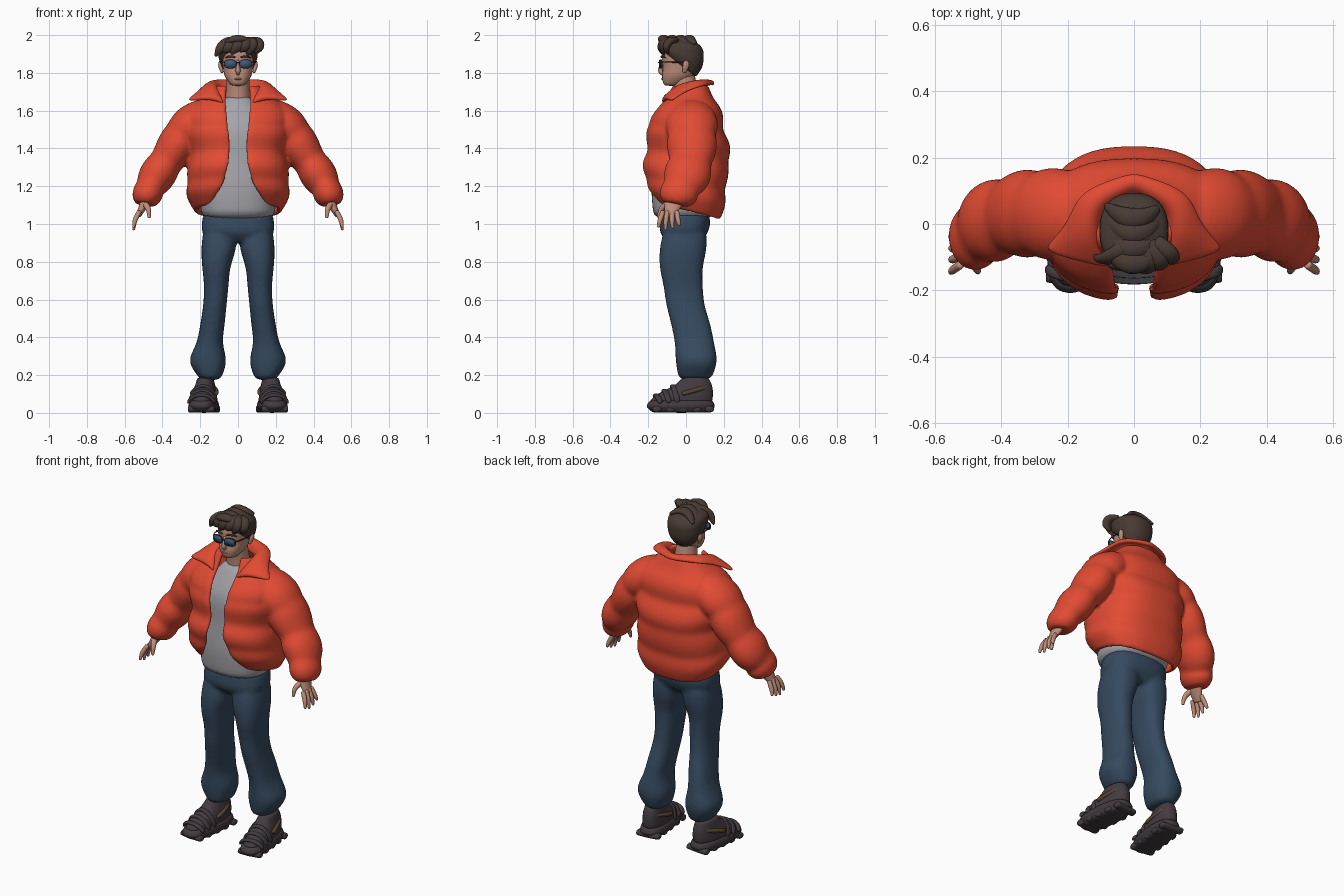
import bpy, bmesh, math
from mathutils import Vector

cube = bpy.data.objects.get("Cube")
if cube:
    bpy.data.objects.remove(cube, do_unlink=True)


def material(name, *rgb):
    mat = bpy.data.materials.new(name)
    mat.use_nodes = True
    mat.diffuse_color = (*rgb, 1)
    mat.node_tree.nodes["Principled BSDF"].inputs["Base Color"].default_value = (*rgb, 1)
    return mat


jacket_red = material("jacket red", .76, .07, .033)
shirt_grey = material("shirt grey", .37, .37, .4)
denim_blue = material("denim blue", .036, .068, .115)
skin_tone = material("skin", .52, .27, .19)
lip_tone = material("lip", .42, .19, .15)
hair_brown = material("dark brown hair", .065, .043, .034)
shoe_charcoal = material("shoe charcoal", .055, .043, .05)
shoe_brown = material("shoe brown", .1, .06, .035)
lens_blue = material("lens blue", .05, .1, .18)
frame_black = material("frame black", .025, .025, .03)


def blend(values, t):
    """Smooth curve through evenly spaced numbers or vectors."""
    last = len(values) - 1
    start = min(int(t * last), last - 1)
    f = t * last - start
    a, b, c, d = (values[max(0, min(last, start + k))] for k in (-1, 0, 1, 2))
    return b + (c - a + (2 * a - 5 * b + 4 * c - d + (3 * (b - c) + d - a) * f) * f) * (f / 2)


def steps(count):
    return [k / count for k in range(count + 1)]


def squarish(angle, power):
    """Sine and cosine pushed toward a rounded square."""
    return [math.copysign(abs(v) ** power, v) for v in (math.sin(angle), math.cos(angle))]


def add_object(name, mat, bm):
    mesh = bpy.data.meshes.new(name)
    bm.to_mesh(mesh)
    bm.free()
    mesh.materials.append(mat)
    obj = bpy.data.objects.new(name, mesh)
    bpy.context.scene.collection.objects.link(obj)
    return obj


def build(name, mat, rings, closed=True, caps=True, smooth=1, wall=0, offset=-1):
    """Skin a list of point rings, then thicken and smooth the surface."""
    bm = bmesh.new()
    rows = [[bm.verts.new(point) for point in ring] for ring in rings]
    count = len(rows[0])
    for low, high in zip(rows, rows[1:]):
        for i in range(count if closed else count - 1):
            j = (i + 1) % count
            bm.faces.new((low[i], low[j], high[j], high[i]))
    if closed and caps:
        bm.faces.new(rows[0][::-1])
        bm.faces.new(rows[-1])
    bmesh.ops.recalc_face_normals(bm, faces=bm.faces)
    for face in bm.faces:
        face.smooth = True
    obj = add_object(name, mat, bm)
    if wall:
        solid = obj.modifiers.new("wall", "SOLIDIFY")
        solid.thickness, solid.offset = wall, offset
    if smooth:
        subdivision = obj.modifiers.new("smooth", "SUBSURF")
        subdivision.levels = subdivision.render_levels = smooth
    return obj


def fuse(name, mat, parts, relax):
    """Weld overlapping parts into one soft skin."""
    bpy.context.view_layer.update()
    graph = bpy.context.evaluated_depsgraph_get()
    bm = bmesh.new()
    for part in parts:
        bm.from_mesh(bpy.data.meshes.new_from_object(part.evaluated_get(graph)))
    for part in parts:
        bpy.data.objects.remove(part, do_unlink=True)
    obj = add_object(name, mat, bm)
    remesh = obj.modifiers.new("weld", "REMESH")
    remesh.mode, remesh.voxel_size, remesh.use_smooth_shade = "VOXEL", .01, True
    soften = obj.modifiers.new("soften", "SMOOTH")
    soften.factor, soften.iterations = .5, relax


def loft(name, mat, bottom, top, width, front, back, center=(0, 0), gap=None,
         drop=0, rolls=0, puff=0, rows=12, sides=24, power=.85, **options):
    """Upright form; drop lowers its back at the bottom, gap opens its front."""
    rings = []
    for t in steps(rows):
        bulge = puff * abs(math.sin(math.pi * rolls * t))
        w = blend(width, t) + bulge
        near, far = blend(front, t) - bulge, blend(back, t) + bulge
        start = math.asin((blend(gap, t) / w) ** (1 / power)) if gap else 0
        ring = []
        for u in steps(sides) if gap else steps(sides)[:-1]:
            x, y = squarish(start + 2 * (math.pi - start) * u, power)
            depth = (1 - y) / 2
            height = bottom + (top - bottom) * t - drop * (1 - t) * depth
            ring.append((blend(center, t) + x * w, near + (far - near) * depth, height))
        rings.append(ring)
    return build(name, mat, rings, closed=not gap, **options)


def tube(name, mat, path, radii, side=1, ratio=1, ref=(0, 1, 0), rolls=0, puff=0,
         rows=8, sides=10, **options):
    """Limb along a path; ratio stretches its section along ref."""
    points = [Vector((side * x, y, z)) for x, y, z in path]
    spine = [blend(points, t) for t in steps(rows)]
    rings = []
    for i, t in enumerate(steps(rows)):
        along = (spine[min(i + 1, rows)] - spine[max(i - 1, 0)]).normalized()
        across = Vector(ref)
        across = (across - along * across.dot(along)).normalized()
        r = blend(radii, t) + puff * abs(math.sin(math.pi * rolls * t))
        u, v = across * r * ratio, along.cross(across) * r
        angles = [math.tau * k / sides for k in range(sides)]
        rings.append([spine[i] + u * math.cos(a) + v * math.sin(a) for a in angles])
    return build(name, mat, rings, **options)


def arc(point, count=8):
    """Points of a half turn, from a rule of cosine and sine."""
    return [point(math.cos(math.pi * t), math.sin(math.pi * t)) for t in steps(count)]


# Jacket body: quilted rolls, open down the front
jacket = [loft("body", jacket_red, bottom=1.1, top=1.74, drop=.08,
               width=(.225, .265, .255, .25, .27, .23, .1),
               front=(-.15, -.205, -.222, -.2, -.2, -.13, -.07),
               back=(.18, .2, .21, .225, .195, .17, .1),
               gap=(.14, .08, .05, .04, .05, .06, .065),
               rolls=4.5, puff=.015, rows=30, sides=32, power=.8, wall=.03)]

# Collar: stands at the neck, folds outward to wide pointed lapels
collar_edges = (
    ((0, .09, 1.7), (.09, .04, 1.7), (.1, -.05, 1.69), (.07, -.13, 1.63)),
    ((0, .12, 1.76), (.11, .06, 1.765), (.14, -.04, 1.74), (.13, -.12, 1.67)),
    ((0, .155, 1.74), (.15, .1, 1.735), (.21, 0, 1.7), (.28, -.08, 1.65)))
collar_rings = []
for edge in collar_edges:
    half = [blend([Vector(p) for p in edge], t) for t in steps(8)]
    collar_rings.append([Vector((-p.x, p.y, p.z)) for p in half[:0:-1]] + half)
build("collar", jacket_red, collar_rings, closed=False, smooth=2, wall=.03, offset=0)

# Shirt under the jacket
loft("shirt", shirt_grey, bottom=1.02, top=1.685, width=(.195, .205, .19, .19, .065),
     front=(-.172, -.185, -.168, -.155, -.062), back=(.15, .16, .15, .13, .06))

# Jeans: hips and flared legs
jeans = [loft("hips", denim_blue, bottom=.9, top=1.06, width=(.12, .188, .193, .185),
              front=(-.1, -.138, -.137, -.13), back=(.08, .115, .13, .12), power=.8)]
leg_inner = (.09, .06, .08, .07, .06, .05, .04, .01, .01)
leg_outer = (.2, .26, .22, .2, .185, .18, .19, .195, .185)

for s, side in ((1, "left"), (-1, "right")):
    jeans.append(loft(
        "leg", denim_blue, bottom=.17, top=.97, rows=20,
        width=[(b - a) / 2 for a, b in zip(leg_inner, leg_outer)],
        center=[s * (a + b) / 2 for a, b in zip(leg_inner, leg_outer)],
        front=(-.04, -.055, -.06, -.08, -.105, -.12, -.14, -.14, -.12),
        back=(.135, .165, .15, .13, .1, .09, .09, .11, .11)))

    # Quilted sleeve
    jacket.append(tube(
        "sleeve", jacket_red,
        [(.15, .03, 1.59), (.27, .03, 1.5), (.34, .03, 1.39), (.42, .01, 1.27), (.475, -.035, 1.17), (.49, -.05, 1.1)],
        radii=(.085, .1, .09, .086, .073, .05), side=s, ratio=1.28, rolls=4, puff=.014, rows=28, sides=18))

    # Hand
    tube(side + "_palm", skin_tone, [(.49, -.05, 1.14), (.5, -.07, 1.1), (.53, -.085, 1.04)],
         radii=(.026, .024, .014), side=s, ratio=2)
    tube(side + "_thumb", skin_tone, [(.495, -.09, 1.11), (.475, -.13, 1.08), (.47, -.145, 1.03)],
         radii=(.018, .015, .008), side=s)
    for k, tip in enumerate((.98, .966, .974, .99)):
        spread = k - 1.5
        tube(f"{side}_finger_{k}", skin_tone,
             [(.52, -.085 + spread * .024, 1.07), (.545, -.09 + spread * .032, 1.02), (.553, -.09 + spread * .038, tip)],
             radii=(.014, .014, .007), side=s, sides=8)

    # Chunky shoe, made at the origin and turned outward
    parts = [
        loft(side + "_sole", shoe_charcoal, bottom=0, top=.07, rows=6, power=.75,
             width=(.06, .078, .07), front=(-.18, -.212, -.19), back=(.13, .155, .14)),
        loft(side + "_shoe_upper", shoe_charcoal, bottom=.05, top=.19, rows=8,
             width=(.068, .065, .053, .042), front=(-.2, -.16, -.065, -.02), back=(.14, .145, .14, .12)),
        tube(side + "_heel_band", shoe_brown, arc(lambda c, r: (.066 * c, .15 * r - .03, .1 + .04 * r)),
             radii=(.012, .014, .012), ref=(0, 0, 1), rows=16)]
    for k in range(3):
        strap = arc(lambda c, r: (.07 * c, .045 * k - .14 - .02 * r, .05 + (.045 + .025 * k) * r))
        parts.append(tube(f"{side}_shoe_strap_{k}", shoe_charcoal, strap, radii=(.01, .01), ratio=1.6))
    for k in range(5):
        y = .07 * (k - 2) - .02
        parts.append(tube(f"{side}_sole_lug_{k}", shoe_charcoal, [(-.072, y, .02), (.072, y, .02)],
                          radii=(.018, .02, .018), ratio=1.4))
    for part in parts:
        part.location.x = s * .178
        part.rotation_euler.z = s * math.radians(6)

    # Ear and eyebrow
    tube(side + "_ear", skin_tone, [(.083, -.01, 1.8), (.094, 0, 1.84), (.09, 0, 1.87)],
         radii=(.007, .012, .006), side=s, ratio=1.5)
    tube(side + "_eyebrow", hair_brown, [(.014, -.131, 1.882), (.04, -.128, 1.888), (.07, -.108, 1.88)],
         radii=(.004, .006, .003), side=s)

    # Half of the glasses: lens, rim and temple
    def lens_ring(y, grow):
        flat = [squarish(math.tau * t, .7) for t in steps(24)[:-1]]
        flat = [(s * .04 + .032 * grow * x, 1.847 + .022 * grow * z) for x, z in flat]
        return [(x, y + abs(x) * .15, z) for x, z in flat]

    build(side + "_lens", lens_blue, [lens_ring(-.143, 1), lens_ring(-.137, 1)], smooth=0)
    rim = [lens_ring(y, grow) for y, grow in ((-.145, .97), (-.145, 1.06), (-.136, 1.06), (-.136, .97), (-.145, .97))]
    build(side + "_lens_rim", frame_black, rim, caps=False, smooth=0)
    tube(side + "_glasses_temple", frame_black, [(.073, -.13, 1.857), (.088, -.09, 1.857), (.092, 0, 1.855)],
         radii=(.003, .003), side=s, ref=(0, 0, 1), smooth=0)

fuse("jacket", jacket_red, jacket, relax=4)
fuse("jeans", denim_blue, jeans, relax=12)

# Neck, head and face
tube("neck", skin_tone, [(0, .01, 1.62), (0, 0, 1.7), (0, -.015, 1.8)], radii=(.072, .064, .06), sides=16)
loft("head", skin_tone, bottom=1.73, top=1.975, width=(.038, .07, .08, .085, .083, .04),
     front=(-.118, -.128, -.122, -.13, -.12, -.07), back=(-.04, .04, .065, .08, .08, .03))
tube("nose", skin_tone, [(0, -.122, 1.868), (0, -.13, 1.84), (0, -.136, 1.81), (0, -.122, 1.79)],
     radii=(.008, .01, .014, .008))
tube("mouth", lip_tone, [(-.026, -.118, 1.768), (0, -.126, 1.768), (.026, -.118, 1.768)], radii=(.002, .006, .002))
tube("glasses_bridge", frame_black, [(-.01, -.142, 1.853), (0, -.146, 1.856), (.01, -.142, 1.853)],
     radii=(.003, .003), smooth=0)

# Hair: a cap that drops toward the nape, a parted fringe and swept crown locks
loft("hair_cap", hair_brown, bottom=1.91, top=1.992, drop=.14, width=(.084, .102, .105, .095, .035),
     front=(-.12, -.135, -.135, -.12, -.06), back=(.05, .085, .095, .085, .02))
for k in range(6):
    x = .04 * (k - 2.5)
    y = 3 * x * x - .135
    tip = 1.9 + (k % 2) * .015 - abs(x) * .15
    tube(f"fringe_lock_{k}", hair_brown,
         [(x * .4 + .02, -.05, 1.972), (x * .7 + .03, y + .02, 1.97), (x + .01, y, 1.935), (x * 1.05 - .015, y + .01, tip)],
         radii=(.016, .022, .02, .004), ratio=1.5, ref=(1, 0, 0))
for k in range(4):
    y = .05 - .045 * k
    tube(f"crown_lock_{k}", hair_brown,
         [(.075, y, 1.955), (.03, y - .03, 1.978), (-.03, y - .03, 1.976), (-.09, y + .01, 1.94)],
         radii=(.008, .02, .022, .006), ratio=1.5)
